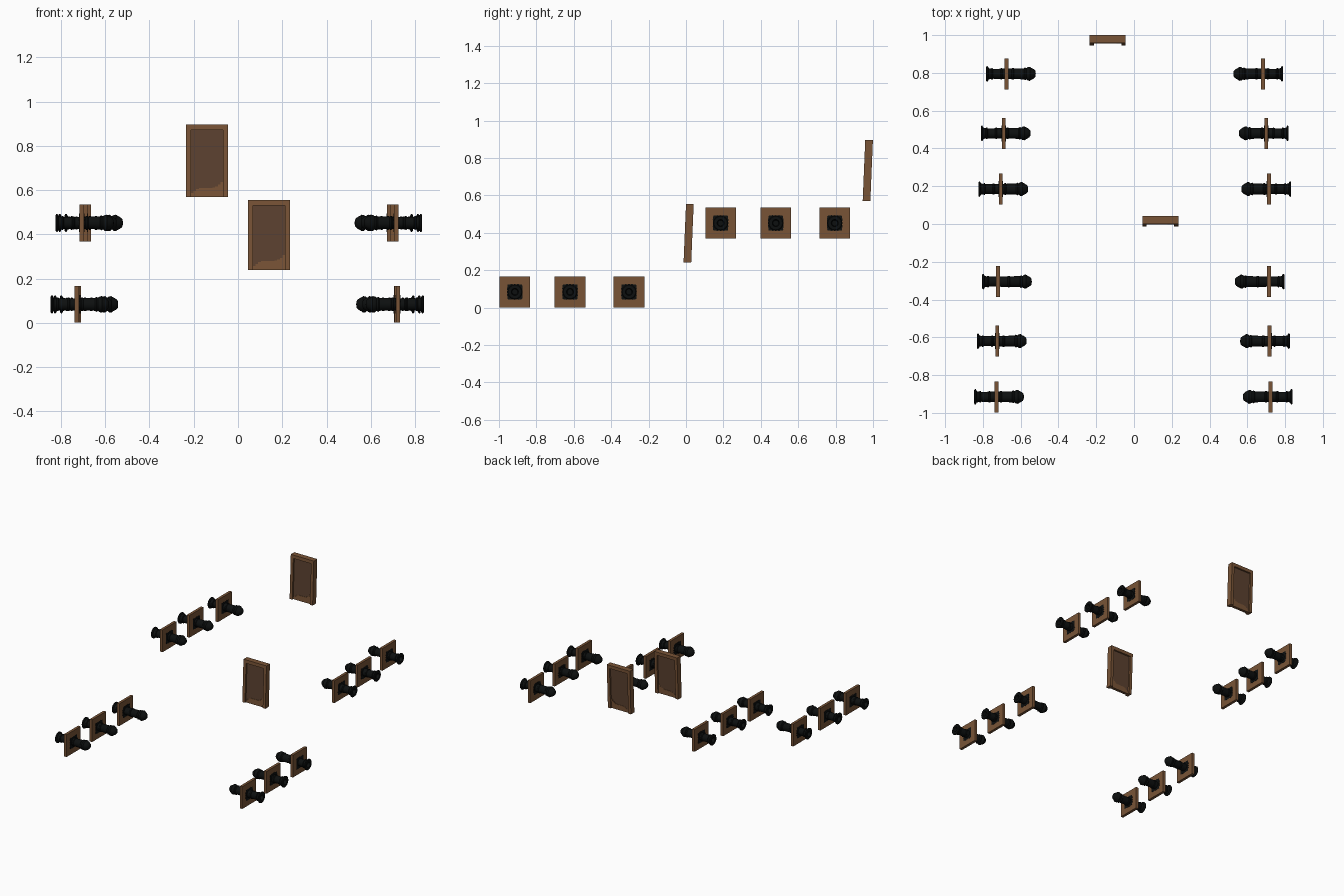
import bpy, bmesh, math
from mathutils import Matrix

if "Cube" in bpy.data.objects:
    bpy.data.objects.remove(bpy.data.objects["Cube"])


def material(name, rgb):
    m = bpy.data.materials.new(name)
    m.diffuse_color = (*rgb, 1)
    m.use_nodes = True
    m.node_tree.nodes["Principled BSDF"].inputs["Base Color"].default_value = m.diffuse_color
    return m


WOOD = material("brown wood", (0.19, 0.088, 0.037))
DARK = material("dark wood", (0.105, 0.053, 0.029))
IRON = material("black iron", (0.004, 0.005, 0.005))


def finish(bm, name, mats, smooth=False):
    bmesh.ops.recalc_face_normals(bm, faces=bm.faces)
    me = bpy.data.meshes.new(name)
    bm.to_mesh(me)
    bm.free()
    for m in mats:
        me.materials.append(m)
    ob = bpy.data.objects.new(name, me)
    bpy.context.collection.objects.link(ob)
    if smooth:
        bpy.ops.object.select_all(action='DESELECT')
        ob.select_set(True)
        bpy.context.view_layer.objects.active = ob
        bpy.ops.object.shade_smooth_by_angle(angle=math.radians(35))
    return ob


def add_box(bm, x0, x1, y0, y1, z0, z1, mat=0):
    mtx = Matrix.Translation(((x0 + x1) / 2, (y0 + y1) / 2, (z0 + z1) / 2)) \
        @ Matrix.Diagonal((x1 - x0, y1 - y0, z1 - z0, 1))
    r = bmesh.ops.create_cube(bm, size=1, matrix=mtx)
    for f in {f for v in r["verts"] for f in v.link_faces}:
        f.material_index = mat


# barrel profile: distance from the outer lip, radius
BARREL = [(0.05, 0.0), (0.05, 0.015), (0.0, 0.019), (0.0, 0.036), (0.004, 0.041),
          (0.009, 0.040), (0.014, 0.030), (0.026, 0.027), (0.029, 0.031), (0.034, 0.031),
          (0.037, 0.026), (0.075, 0.027), (0.078, 0.030), (0.084, 0.030), (0.087, 0.027),
          (0.135, 0.028), (0.138, 0.031), (0.145, 0.031), (0.148, 0.028), (0.200, 0.029),
          (0.206, 0.034), (0.214, 0.030), (0.222, 0.036), (0.232, 0.037), (0.240, 0.031),
          (0.247, 0.028), (0.257, 0.021), (0.262, 0.014), (0.263, 0.0)]


def cannon(name, outer, side, y, z):
    bm = bmesh.new()
    n, prev = 16, None
    for d, r in BARREL:
        x = outer - side * d
        if r == 0:
            ring = [bm.verts.new((x, y, z))] * n
        else:
            ring = [bm.verts.new((x, y + r * math.cos(2 * math.pi * k / n),
                                  z + r * math.sin(2 * math.pi * k / n))) for k in range(n)]
        if prev:
            for k in range(n):
                j = (k + 1) % n
                q = list(dict.fromkeys((prev[k], prev[j], ring[j], ring[k])))
                bm.faces.new(q)
        prev = ring
    finish(bm, name, [IRON], True)


def port(name, px, y, z):
    # square wooden plate
    bm = bmesh.new()
    add_box(bm, px - 0.010, px + 0.010, y - 0.082, y + 0.082, z - 0.083, z + 0.083)
    finish(bm, name + "_plate", [WOOD])
    # scalloped black opening painted on both faces
    bm = bmesh.new()
    n, rings = 64, []
    for x in (px - 0.0115, px + 0.0115):
        ring = []
        for k in range(n):
            a = 2 * math.pi * k / n
            c, s = math.cos(a), math.sin(a)
            r = (0.041 + 0.0012 * math.cos(16 * a)) / (c ** 8 + s ** 8) ** 0.125
            ring.append(bm.verts.new((x, y + r * c, z + r * s)))
        bm.faces.new(ring)
        rings.append(ring)
    for k in range(n):
        j = (k + 1) % n
        bm.faces.new((rings[0][k], rings[0][j], rings[1][j], rings[1][k]))
    finish(bm, name + "_opening", [IRON])


# gun ports: y, left plate, left muzzle, right plate, right muzzle, z
ROWS = [(0.795, -0.675, -0.783, 0.683, 0.790, 0.452),
        (0.48, -0.69, -0.811, 0.70, 0.819, 0.452),
        (0.185, -0.706, -0.824, 0.714, 0.832, 0.452),
        (-0.305, -0.72, -0.804, 0.715, 0.797, 0.084),
        (-0.62, -0.724, -0.832, 0.718, 0.825, 0.084),
        (-0.915, -0.728, -0.846, 0.723, 0.840, 0.084)]
for i, (y, lp, lm, rp, rm, z) in enumerate(ROWS):
    for label, side, p, m in (("left", -1, lp, lm), ("right", 1, rp, rm)):
        port(f"{label}_port_{i + 1}", p, y, z)
        cannon(f"{label}_cannon_{i + 1}", m, side, y, z)


def door(name, cx, y_mid, z0, z1):
    w, t = 0.095, 0.0205
    x0, x1, inner = cx - w, cx + w, 0.022
    bm = bmesh.new()
    # stiles, top rail, bottom sill and recessed panel
    add_box(bm, x0, x0 + inner, -t, t, z0, z1)
    add_box(bm, x1 - inner, x1, -t, t, z0, z1)
    add_box(bm, x0 + inner, x1 - inner, -t, t, z1 - 0.025, z1)
    add_box(bm, x0 + inner, x1 - inner, -t + 0.012, t - 0.012, z0, z1 - 0.025, 1)
    # worn lower edge, stepping up to one side
    steps = 12
    a, b = x0 + inner, x1 - inner
    for k in range(steps):
        u = (k + 0.5) / steps
        h = 0.012 + 0.028 * min(1, u / 0.25) + 0.035 * max(0, (u - 0.65) / 0.35) ** 2
        add_box(bm, a + (b - a) * k / steps, a + (b - a) * (k + 1) / steps,
                -t + 0.010, t - 0.010, z0, z0 + h)
    # lean backwards
    zc = (z0 + z1) / 2
    for v in bm.verts:
        v.co.y += y_mid + (v.co.z - zc) * 0.042
    finish(bm, name, [WOOD, DARK])


door("rear_door", -0.14, 0.972, 0.57, 0.897)
door("middle_door", 0.14, 0.014, 0.24, 0.555)
